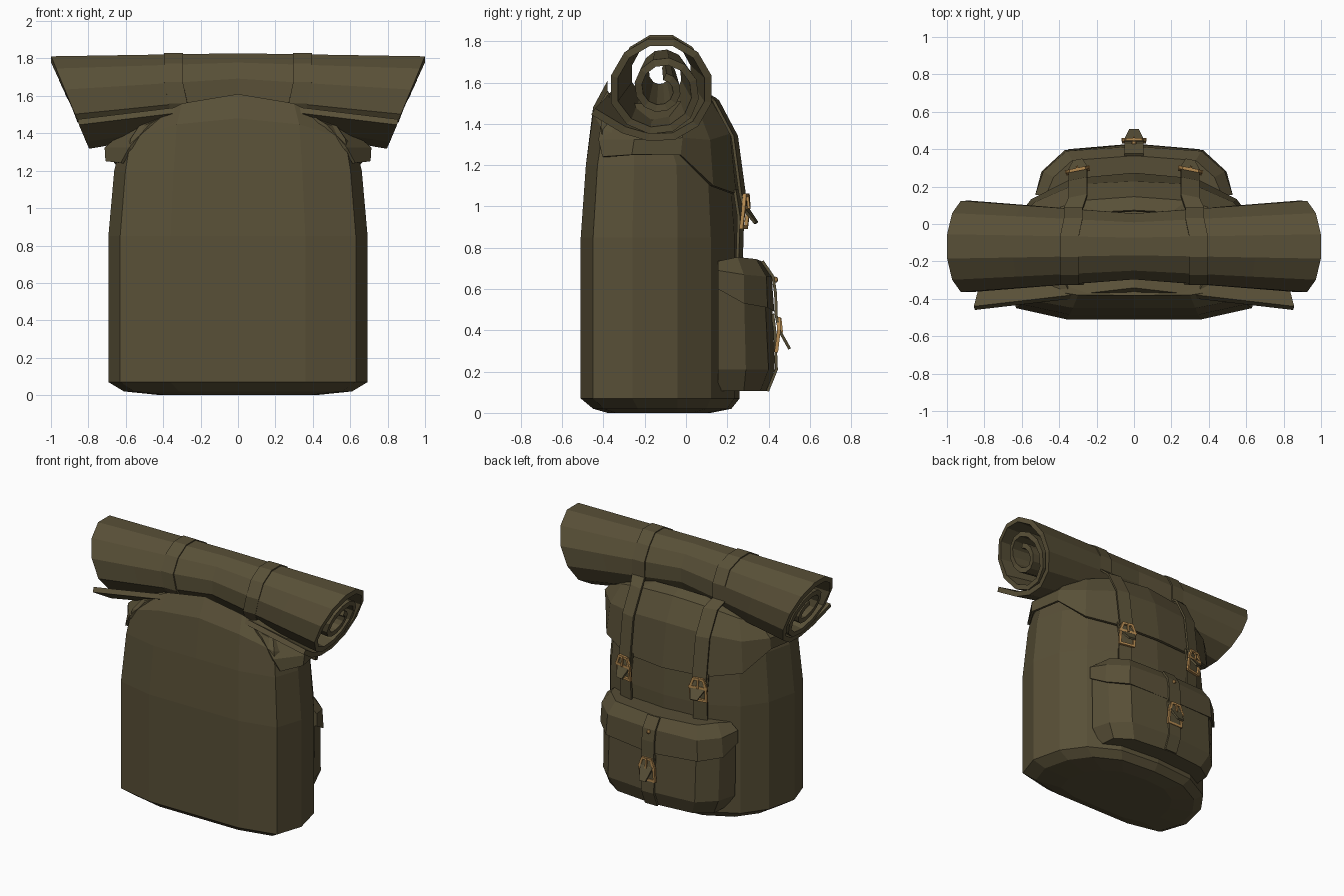
import bpy, bmesh, math
from mathutils import Vector, Matrix

if "Cube" in bpy.data.objects:
    bpy.data.objects.remove(bpy.data.objects["Cube"])


def material(name, rgb):
    m = bpy.data.materials.new(name)
    m.diffuse_color = (*rgb, 1)
    m.use_nodes = True
    m.node_tree.nodes["Principled BSDF"].inputs["Base Color"].default_value = m.diffuse_color
    return m


CANVAS = material("olive canvas", (0.098, 0.079, 0.038))
BRASS = material("aged brass", (0.45, 0.25, 0.08))


def make(name, bm, mat, thick=0, offset=0):
    bmesh.ops.recalc_face_normals(bm, faces=bm.faces)
    me = bpy.data.meshes.new(name)
    bm.to_mesh(me)
    bm.free()
    me.materials.append(mat)
    ob = bpy.data.objects.new(name, me)
    bpy.context.collection.objects.link(ob)
    if thick:
        mod = ob.modifiers.new("thickness", 'SOLIDIFY')
        mod.thickness, mod.offset = thick, offset
    return ob


def grid(name, rows, mat=CANVAS, closed=False, caps=False, thick=0):
    """Skin a list of equally long point rows."""
    bm = bmesh.new()
    vs = [[bm.verts.new(p) for p in r] for r in rows]
    n = len(rows[0])
    for a, b in zip(vs, vs[1:]):
        for i in range(n if closed else n - 1):
            j = (i + 1) % n
            bm.faces.new((a[i], a[j], b[j], b[i]))
    if caps:
        bm.faces.new(vs[0])
        bm.faces.new(vs[-1])
    return make(name, bm, mat, thick)


def mirrored(half):
    """Half row ending on x = 0 becomes a full row."""
    return half + [(-x, y, z) for x, y, z in reversed(half[:-1])]


# ---- main bag: rounded section lofted upward, domed at the top
SECTION = [(0, -.51), (.36, -.51), (.63, -.45), (.693, -.26),
           (.64, -.04), (.525, .12), (.31, .235), (0, .26)]


def bag_ring(z, sx, y0, y1, drop=0, tilt=0):
    half = []
    for x, y in SECTION:
        t = (y + .51) / .77
        half.append((x * sx, y0 + (y1 - y0) * t, z - drop * (x * sx) ** 2 - tilt * t))
    return half + [(-x, y, z) for x, y, z in reversed(half[1:-1])]


grid("bag_body", [bag_ring(0, .6, -.38, .12), bag_ring(.02, .88, -.45, .22),
                  bag_ring(.07, 1, -.51, .26), bag_ring(.85, 1, -.51, .26),
                  bag_ring(1.20, .955, -.485, .235),
                  bag_ring(1.48, .91, -.45, .16, .30, .12),
                  bag_ring(1.61, .83, -.38, .07, .56, .12)], closed=True, caps=True)

# ---- top flap draped over the sides and back
flap = [
    [(.62, -.40, 1.24), (.70, -.26, 1.25), (.66, -.03, 1.25), (.545, .125, 1.10), (.33, .235, 1.06), (0, .265, 1.05)],
    [(.575, -.42, 1.32), (.705, -.25, 1.32), (.66, -.02, 1.33), (.525, .11, 1.32), (.31, .205, 1.35), (0, .22, 1.36)],
    [(.47, -.40, 1.44), (.60, -.24, 1.41), (.58, -.02, 1.42), (.47, .06, 1.45), (.28, .12, 1.50), (0, .14, 1.52)],
    [(.34, -.37, 1.52), (.40, -.24, 1.49), (.40, -.03, 1.50), (.34, .02, 1.51), (.2, .06, 1.54), (0, .07, 1.55)]]
grid("top_flap", [mirrored(r) for r in flap], thick=.018)

# ---- bedroll: spiral section, pinched in the middle, slanted ends
CY, CZ, ZTOP = -.12, 1.567, 1.815


def polar(i, r):
    a = math.radians(-75 + 30 * i)
    return CY + r * math.cos(a), CZ + r * math.sin(a)


def squeeze(y, z, t):
    t = abs(t)
    return (CY + (y - CY) * (.7 + .3 * t),
            1.826 - .011 * t - (ZTOP - z) * (.74 + .26 * t))


spiral = [(-.45, 1.46), (-.30, 1.37), (-.18, 1.335)]
spiral += [polar(i, .235 if i < 10 else .235 * math.exp(-.065 * (i - 9))) for i in range(30)]
rows = []
for t in (-1, -.65, -.35, 0, .35, .65, 1):
    rows.append([(t * (1.008 - (ZTOP - z) * .435), *squeeze(y, z, t)) for y, z in spiral])
grid("bedroll", rows, thick=.036)


# ---- straps
def strap(name, path, width=.1, tip=None, slope=0):
    """Ribbon along a path; slope turns its lower part with the bag's back."""
    rows = []
    for k, (x, y, z) in enumerate(path):
        w = (tip if tip and k == len(path) - 1 else width) / 2
        d = w * slope if y > .1 else 0
        rows.append([(x - w, y - d, z), (x + w, y + d, z)])
    return grid(name, rows, thick=.014)


# ---- buckle: square frame, cross bar and prong
def buckle(name, x, y, z, yaw=0):
    bm = bmesh.new()

    def bar(a, b, w=.017):
        a, b = Vector(a), Vector(b)
        d = b - a
        m = d.to_track_quat('Z', 'Y').to_matrix().to_4x4()
        m.translation = (a + b) / 2
        g = bmesh.ops.create_cube(bm, size=1)["verts"]
        bmesh.ops.scale(bm, vec=(w, w, d.length), verts=g)
        bmesh.ops.transform(bm, matrix=m, verts=g)

    for s in (-1, 1):
        bar((s * .055, 0, -.08), (s * .055, .012, .02))
        bar((s * .055, .012, .02), (s * .035, .012, .075))
    bar((-.062, 0, -.08), (.062, 0, -.08))
    bar((-.068, .012, .015), (.068, .012, .015))
    bar((-.04, .012, .075), (.04, .012, .075))
    bar((0, .026, .01), (0, .018, .08), .012)
    bmesh.ops.transform(bm, matrix=Matrix.Translation((x, y, z)) @ Matrix.Rotation(yaw, 4, 'Z'),
                        verts=bm.verts)
    make(name, bm, BRASS)


for side, s in (("left", -1), ("right", 1)):
    loop = []
    for i in range(10, 1, -1):
        y, z = squeeze(*polar(i, .258), .35)
        loop.append((s * (.30 if i > 9 else .32 if i > 8 else .345 if i > 4 else .325), y, z))
    down = [(.145, 1.51), (.235, 1.34), (.273, 1.06), (.295, .98), (.34, .92)]
    strap(side + "_roll_strap", loop + [(s * .30, y, z) for y, z in down], tip=.05, slope=-s * .2)
    strap(side + "_lower_strap", [(s * .30, y, z) for y, z in
                                  ((.245, 1.08), (.265, .95), (.258, .72))], slope=-s * .2)
    buckle(side + "_buckle", s * .30, .28, .98, -s * .2)


# ---- back pocket with its own flap
def ring(pts, z=None):
    return mirrored([(p[0], p[1], z if z is not None else p[2]) for p in pts])


grid("pocket", [ring([(.43, .155), (.42, .28), (.30, .36), (0, .39)], .105),
                ring([(.505, .155), (.465, .29), (.35, .40), (0, .43)], .21),
                ring([(.51, .155), (.47, .28), (.35, .38), (0, .415)], .62)],
     closed=True, caps=True)
grid("pocket_flap", [
    ring([(.528, .155, .60), (.495, .28, .53), (.37, .395, .51), (0, .428, .49)]),
    ring([(.528, .155, .69), (.485, .28, .67), (.36, .39, .66), (0, .415, .66)]),
    ring([(.47, .155, .735), (.43, .25, .755), (.33, .34, .745), (0, .365, .735)])],
    closed=True, caps=True)
strap("pocket_strap", [(0, y, z) for y, z in
      ((.37, .735), (.421, .66), (.434, .58), (.437, .47), (.452, .40), (.502, .31))], tip=.05)
strap("pocket_lower_strap", [(0, y, z) for y, z in
      ((.42, .48), (.43, .40), (.438, .21), (.395, .105))])
buckle("pocket_buckle", 0, .438, .38)

# ---- small rivet on the pocket strap
bm = bmesh.new()
bmesh.ops.create_uvsphere(bm, u_segments=8, v_segments=5, radius=.015)
bmesh.ops.translate(bm, vec=(0, .432, .645), verts=bm.verts)
make("pocket_rivet", bm, BRASS)
